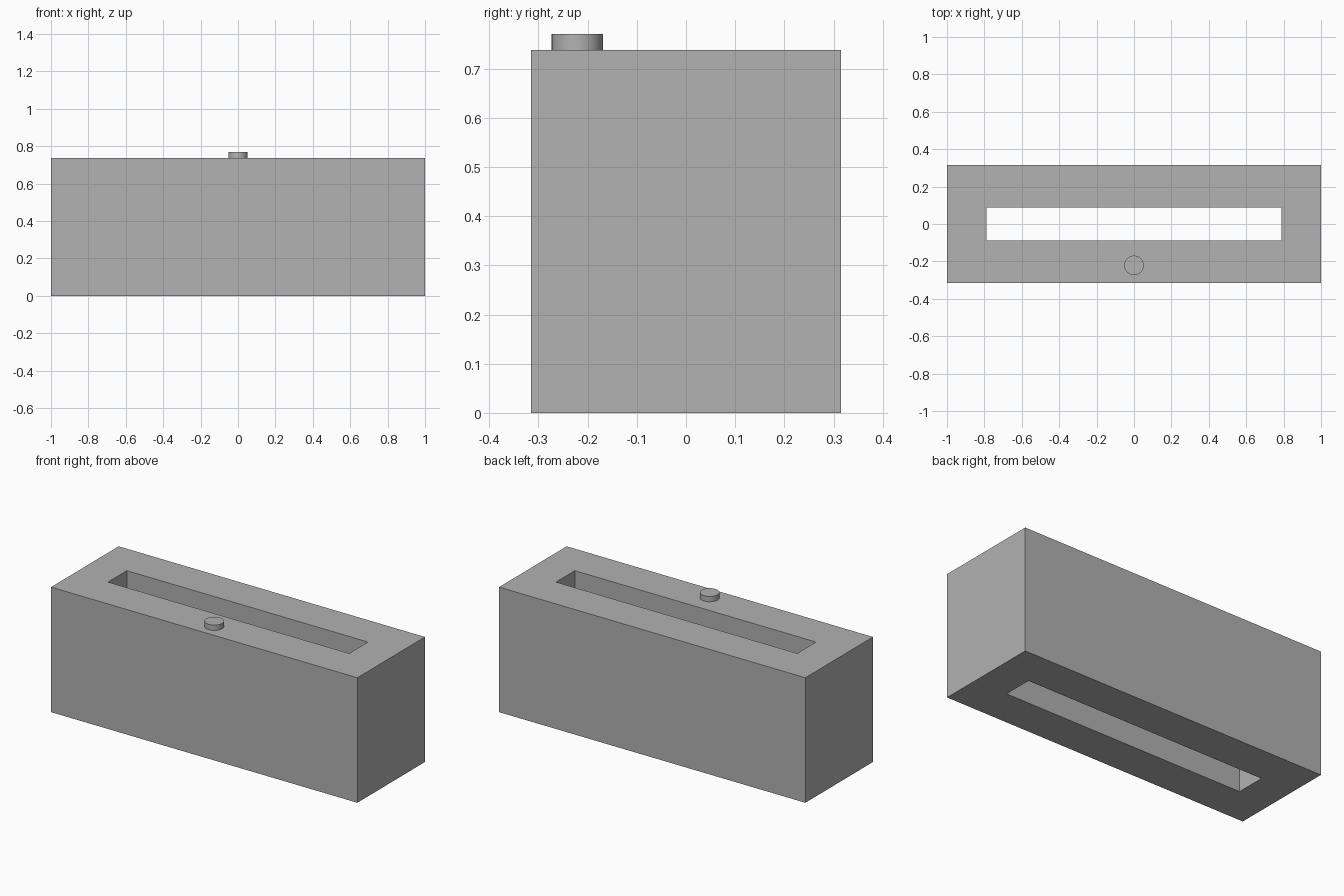
import bpy
import bmesh
import math

default_cube = bpy.data.objects.get("Cube")
if default_cube:
    bpy.data.objects.remove(default_cube, do_unlink=True)

LENGTH, DEPTH, HEIGHT = 2.0, 0.63, 0.738
SLOT_LENGTH, SLOT_DEPTH = 1.575, 0.176
BUTTON_RADIUS, BUTTON_HEIGHT, BUTTON_Y = 0.052, 0.032, -0.221

grey = bpy.data.materials.new("plain grey")
grey.use_nodes = True
colour = (0.445, 0.445, 0.445, 1)
grey.diffuse_color = colour
grey.node_tree.nodes["Principled BSDF"].inputs["Base Color"].default_value = colour


def add_object(name, bm):
    bmesh.ops.recalc_face_normals(bm, faces=bm.faces)
    mesh = bpy.data.meshes.new(name)
    bm.to_mesh(mesh)
    bm.free()
    mesh.materials.append(grey)
    obj = bpy.data.objects.new(name, mesh)
    bpy.context.collection.objects.link(obj)
    return obj


def rectangle_ring(bm, length, depth, z):
    corners = [(-1, -1), (1, -1), (1, 1), (-1, 1)]
    return [bm.verts.new((x * length / 2, y * depth / 2, z)) for x, y in corners]


# Body: a block with a slot running right through from top to bottom
bm = bmesh.new()
rings = [
    rectangle_ring(bm, LENGTH, DEPTH, 0),
    rectangle_ring(bm, LENGTH, DEPTH, HEIGHT),
    rectangle_ring(bm, SLOT_LENGTH, SLOT_DEPTH, HEIGHT),
    rectangle_ring(bm, SLOT_LENGTH, SLOT_DEPTH, 0),
]
for ring, following in zip(rings, rings[1:] + rings[:1]):
    for i in range(4):
        j = (i + 1) % 4
        bm.faces.new((ring[i], ring[j], following[j], following[i]))
add_object("slotted_body", bm)

# Button: a short round disc on the front rim
bm = bmesh.new()
bmesh.ops.create_cone(bm, cap_ends=True, segments=64, radius1=BUTTON_RADIUS,
                      radius2=BUTTON_RADIUS, depth=BUTTON_HEIGHT)
button = add_object("top_button", bm)
button.location = (0, BUTTON_Y, HEIGHT + BUTTON_HEIGHT / 2)
bpy.ops.object.select_all(action="DESELECT")
button.select_set(True)
bpy.context.view_layer.objects.active = button
bpy.ops.object.shade_smooth_by_angle(angle=math.radians(30))
